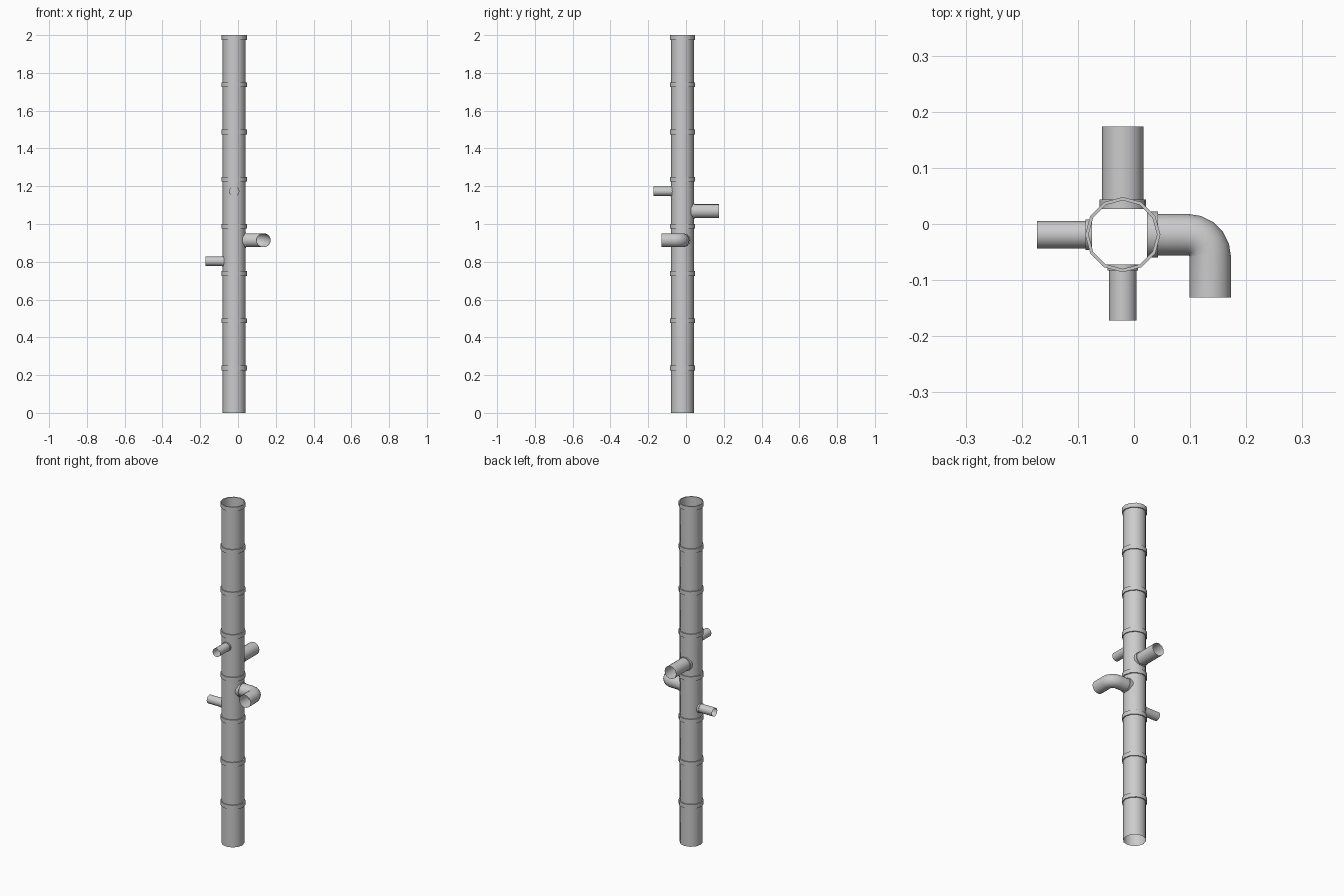
import bpy, bmesh, math
from mathutils import Vector, Matrix

if "Cube" in bpy.data.objects:
    bpy.data.objects.remove(bpy.data.objects["Cube"])

CX, CY = -0.02, -0.019   # axis of the main pipe


def sweep(name, stations, sides):
    """Open tube through stations of (centre, direction, radius)."""
    bm = bmesh.new()
    rings = []
    for c, d, r in stations:
        d = Vector(d).normalized()
        u = Vector((1, 0, 0)) if abs(d.z) > 0.9 else Vector((0, 0, 1))
        v = d.cross(u)
        rings.append([bm.verts.new(Vector(c) + r * (u * math.cos(a) + v * math.sin(a)))
                      for a in (2 * math.pi * i / sides for i in range(sides))])
    for a, b in zip(rings, rings[1:]):
        for i in range(sides):
            j = (i + 1) % sides
            bm.faces.new((a[i], a[j], b[j], b[i]))
    me = bpy.data.meshes.new(name)
    bm.to_mesh(me)
    bm.free()
    ob = bpy.data.objects.new(name, me)
    bpy.context.collection.objects.link(ob)
    bpy.context.view_layer.objects.active = ob
    ob.select_set(True)
    bpy.ops.object.shade_smooth_by_angle(angle=math.radians(35))
    ob.select_set(False)
    return ob


def straight(direction, start, profile):
    """Stations along a straight axis from (distance, radius) pairs."""
    d = Vector(direction)
    return [(Vector(start) + d * t, d, r) for t, r in profile]


# Main pipe: eight sections, each with a collar at its top
for k in range(8):
    sweep(f"pipe_section_{k + 1}", straight((0, 0, 1), (CX, CY, k * 0.25), [
        (0, 0.061), (0.225, 0.061), (0.225, 0.067), (0.25, 0.067),
        (0.25, 0.061), (0.225, 0.061)]), 12)

# Straight side branches: name, direction, height, collar start, collar end, tip, radius
branches = [
    ("back_branch", (0, 1, 0), 1.068, 0.046, 0.063, 0.193, 0.037),
    ("front_branch", (0, -1, 0), 1.173, 0.053, 0.064, 0.153, 0.0245),
    ("left_branch", (-1, 0, 0), 0.803, 0.055, 0.066, 0.153, 0.0245)]
for name, d, z, c0, c1, tip, r in branches:
    sweep(name, straight(d, (CX, CY, z), [
        (c0, r), (c0, r * 1.12), (c1, r * 1.12), (c1, r), (tip, r)]), 16)

# Right branch: collar, quarter bend, then an outlet facing the front
z, r, bend = 0.914, 0.037, 0.040
path = straight((1, 0, 0), (CX, CY, z), [
    (0.043, r), (0.043, 0.041), (0.063, 0.041), (0.063, r)])
bx, by = 0.136 - bend, CY - bend
for i in range(6):
    a = math.radians(18 * i)
    path.append(((bx + bend * math.sin(a), by + bend * math.cos(a), z),
                 (math.cos(a), -math.sin(a), 0), r))
path.append(((0.136, -0.131, z), (0, -1, 0), r))
sweep("elbow_branch", path, 16)
